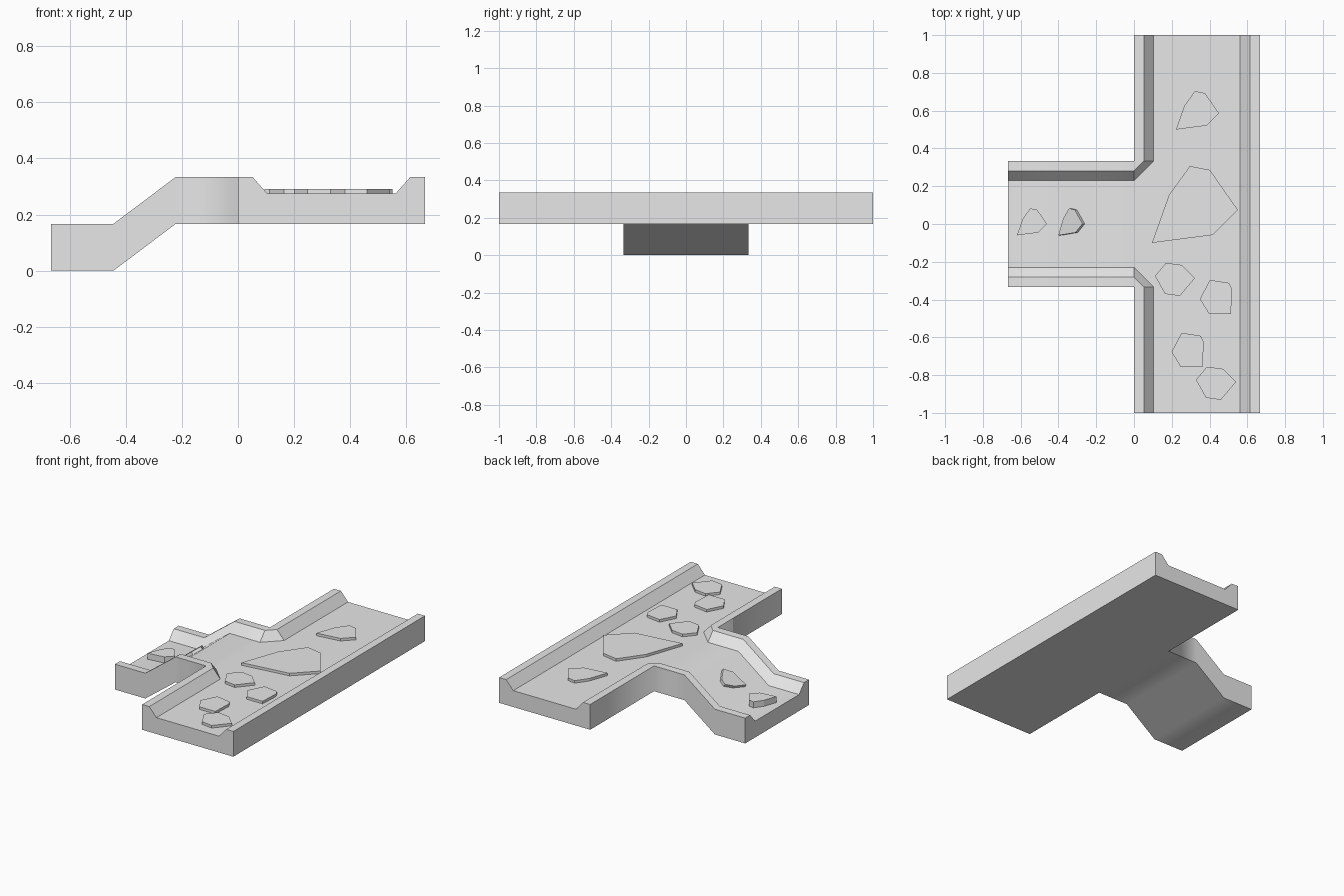
import bpy, bmesh, math
from mathutils import Matrix, Vector

cube = bpy.data.objects.get("Cube")
if cube:
    bpy.data.objects.remove(cube, do_unlink=True)

stone_grey = bpy.data.materials.new("stone_grey")
stone_grey.use_nodes = True
GREY = (0.8, 0.8, 0.8, 1)
stone_grey.diffuse_color = GREY
stone_grey.node_tree.nodes["Principled BSDF"].inputs["Base Color"].default_value = GREY


def finish(bm, name):
    mesh = bpy.data.meshes.new(name)
    bm.to_mesh(mesh)
    bm.free()
    mesh.materials.append(stone_grey)
    obj = bpy.data.objects.new(name, mesh)
    bpy.context.collection.objects.link(obj)
    return obj


# Shared dimensions: half width, channel heights and wall steps
W, H, FLOOR = 0.333, 0.167, 0.108
LIP, FOOT = 0.052, 0.104
EAST = 2 * W
BENDS = (-0.444, -0.222)

bm = bmesh.new()


def face(*points):
    bm.faces.new([bm.verts.new(p) for p in points])


def channel(a, b):
    """Trough section between two outer sides, as (across, height)."""
    return [(a, 0), (a, H), (a + LIP, H), (a + FOOT, FLOOR),
            (b - FOOT, FLOOR), (b - LIP, H), (b, H), (b, 0)]


def loft(rings):
    for r, s in zip(rings, rings[1:]):
        for i in range(len(r)):
            j = (i + 1) % len(r)
            face(r[i], r[j], s[j], s[i])


# Sloping side arm, stepping up to the main channel
stations = [(-EAST, 0), (BENDS[0], 0), (BENDS[1], H), (0, H)]
arm = [[(x, y, z + lift) for y, z in channel(-W, W)] for x, lift in stations]
loft(arm)
face(*arm[0])

# Two straight ends of the main channel
for s in (-1, 1):
    ends = [[(x, s * y, z + H) for x, z in channel(0, EAST)] for y in (W, 1)]
    loft(ends)
    face(*ends[1])

# Junction: floor, underside, mitred inner corners and far wall
T, F, IN = 2 * H, H + FLOOR, W - FOOT
far = EAST - FOOT
face((0, -IN, F), (FOOT, -W, F), (far, -W, F), (far, W, F), (FOOT, W, F), (0, IN, F))
face((0, -W, H), (0, W, H), (EAST, W, H), (EAST, -W, H))
for s in (-1, 1):
    face((0, s * W, T), (LIP, s * W, T), (0, s * (W - LIP), T))
    face((LIP, s * W, T), (FOOT, s * W, F), (0, s * IN, F), (0, s * (W - LIP), T))
wall = [(far, F), (EAST - LIP, T), (EAST, T), (EAST, H)]
for (x0, z0), (x1, z1) in zip(wall, wall[1:]):
    face((x0, -W, z0), (x1, -W, z1), (x1, W, z1), (x0, W, z0))

bmesh.ops.remove_doubles(bm, verts=bm.verts, dist=0.0005)
bmesh.ops.recalc_face_normals(bm, faces=bm.faces)

# Smooth only the arm bends and the upright inside corners
for f in bm.faces:
    f.smooth = True
for e in bm.edges:
    a, b = (v.co for v in e.verts)
    bend = abs(a.x - b.x) < 0.001 and any(abs(a.x - x) < 0.001 for x in BENDS)
    corner = all(abs(p.x) < 0.001 and abs(abs(p.y) - W) < 0.001 for p in (a, b))
    if len(e.link_faces) == 2 and e.calc_face_angle(0) > 0.2:
        e.smooth = bend or corner
finish(bm, "channel_body")

# Loose stones: extruded flat outlines
WEDGE = [(0, 0), (0.09, 0.253), (0.201, 0.407), (0.307, 0.386), (0.455, 0.174), (0.323, 0.042)]
ROUND = [(0.111, -0.275), (0.169, -0.206), (0.254, -0.217),
         (0.323, -0.286), (0.243, -0.381), (0.164, -0.37)]
BLUNT = [(0.402, -0.296), (0.503, -0.312), (0.519, -0.344),
         (0.513, -0.476), (0.397, -0.476), (0.349, -0.397)]


def stone(name, outline, at, scale=1, height=0.017, tilt=0):
    sm = bmesh.new()
    base = sm.faces.new([sm.verts.new((x * scale, y * scale, -0.004)) for x, y in outline])
    top = bmesh.ops.extrude_face_region(sm, geom=[base], use_keep_orig=True)["geom"]
    for v in top:
        if isinstance(v, bmesh.types.BMVert):
            v.co.z = height
    bmesh.ops.recalc_face_normals(sm, faces=sm.faces)
    sm.transform(Matrix.Translation(Vector(at)) @ Matrix.Rotation(tilt, 4, "Y"))
    finish(sm, name)


stone("large_wedge_stone", WEDGE, (0.095, -0.1, F))
stone("small_wedge_stone", WEDGE, (0.222, 0.5, F), 0.5)
stone("arm_end_stone", WEDGE, (-0.62, -0.06, FLOOR), 0.35, 0.04)
stone("arm_slope_stone", WEDGE, (-0.388, -0.06, 0.15), 0.35, 0.02,
      -math.atan2(H, BENDS[1] - BENDS[0]))
stone("round_stone_1", ROUND, (0, 0, F))
stone("round_stone_2", ROUND, (0.217, -0.55, F))
stone("blunt_stone_1", BLUNT, (0, 0, F))
stone("blunt_stone_2", BLUNT, (-0.15, -0.28, F))
